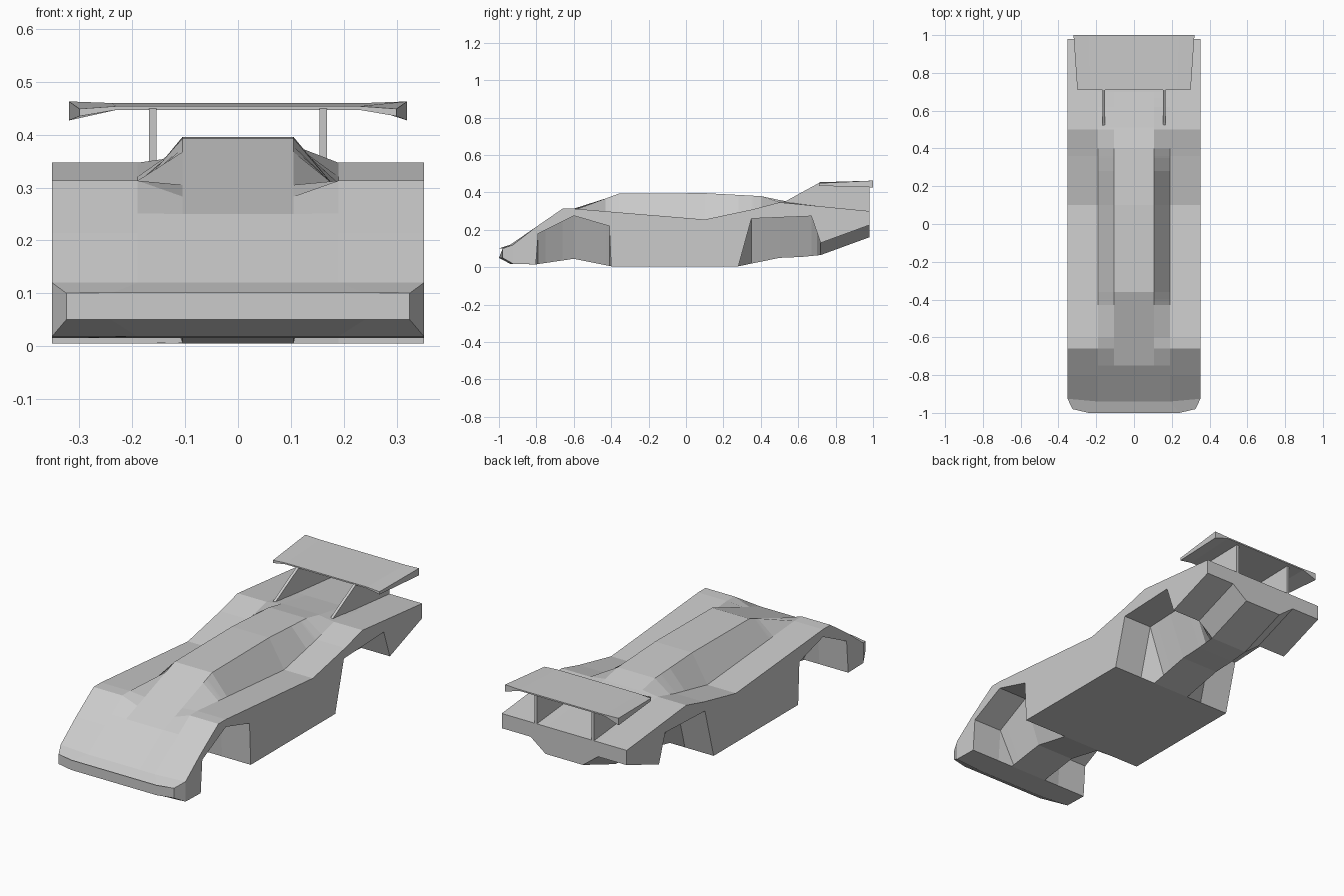
import bpy, bmesh

if "Cube" in bpy.data.objects:
    bpy.data.objects.remove(bpy.data.objects["Cube"])

grey = bpy.data.materials.new("light grey")
grey.diffuse_color = (0.6, 0.6, 0.6, 1)
grey.use_nodes = True
grey.node_tree.nodes["Principled BSDF"].inputs["Base Color"].default_value = grey.diffuse_color


def finish(name, bm):
    bmesh.ops.remove_doubles(bm, verts=bm.verts, dist=0.0005)
    bmesh.ops.recalc_face_normals(bm, faces=bm.faces)
    mesh = bpy.data.meshes.new(name)
    bm.to_mesh(mesh)
    bm.free()
    mesh.materials.append(grey)
    obj = bpy.data.objects.new(name, mesh)
    bpy.context.collection.objects.link(obj)
    return obj


def loft(name, rings):
    """Skin closed cross-sections and cap both ends."""
    bm = bmesh.new()
    rows = [[bm.verts.new(p) for p in ring] for ring in rings]
    n = len(rows[0])
    for a, b in zip(rows, rows[1:]):
        for i in range(n):
            j = (i + 1) % n
            bm.faces.new((a[i], a[j], b[j], b[i]))
    bm.faces.new(rows[0])
    bm.faces.new(rows[-1])
    return finish(name, bm)


def at(line, y):
    """Height of a profile line at y."""
    for (y0, z0), (y1, z1) in zip(line, line[1:]):
        if y <= y1:
            return z0 + (z1 - z0) * max(0, y - y0) / (y1 - y0)
    return line[-1][1]


# Lengthwise profiles: fender tops, canopy ridge, wheel arches, keel
fender = [(-1, .10), (-.94, .12), (-.66, .313), (-.6, .313), (.1, .255),
          (.36, .31), (.5, .347), (.98, .30)]
ridge = [(-1, .10), (-.94, .12), (-.75, .25), (-.36, .393), (.1, .396),
         (.4, .38), (.51, .357), (.7, .326), (.98, .30)]
arch = [(-1, .05), (-.94, .018), (-.803, .015), (-.79, .18), (-.6, .275),
        (-.41, .22), (-.40, .005), (.28, .005), (.35, .26), (.67, .273),
        (.72, .13), (.98, .225)]
keel = [(-1, .05), (-.94, .018), (-.803, .015), (-.6, .045), (-.40, .005),
        (.28, .005), (.5, .05), (.62, .055), (.72, .065), (.98, .16)]

# Body: one closed loft with wheel wells and canopy
stations = sorted({p[0] for line in (fender, ridge, arch, keel) for p in line} | {-.43})
rings = []
for y in stations:
    nose = y < -.99
    xo, xm, yo = (.325, .24, -.98) if nose else (.352, .19, y)
    if y == -.94:
        yo = -.925
    top, mid, low, bot = at(fender, y), at(fender, y), at(arch, y), at(keel, y)
    half = [(.105, y, at(ridge, y)), (xm, y, mid), (xo, yo, top),
            (xo, yo, low), (xm, y, low), (.105, y, bot)]
    rings.append(half + [(-x, yy, z) for x, yy, z in reversed(half)])
loft("body", rings)

# Rear wing: thin blade with drooping, deeper tips
wing = []
for x_back, x_front, tip in ((-.32, -.30, 1), (-.24, -.23, 0), (.24, .23, 0), (.32, .30, 1)):
    wing.append([(x_front, .71, .435 if tip else .447), (x_front, .71, .449 if tip else .454),
                 (x_back, 1.0, .463 if tip else .460), (x_back, 1.0, .427 if tip else .453)])
loft("rear_wing", wing)

# Wing supports
for side, s in (("left", -1), ("right", 1)):
    outline = [(.50, .335), (.71, .45), (.98, .456), (.98, .295)]
    loft("wing_support_" + side,
         [[(s * x, y, z) for y, z in outline] for x in (.154, .168)])
